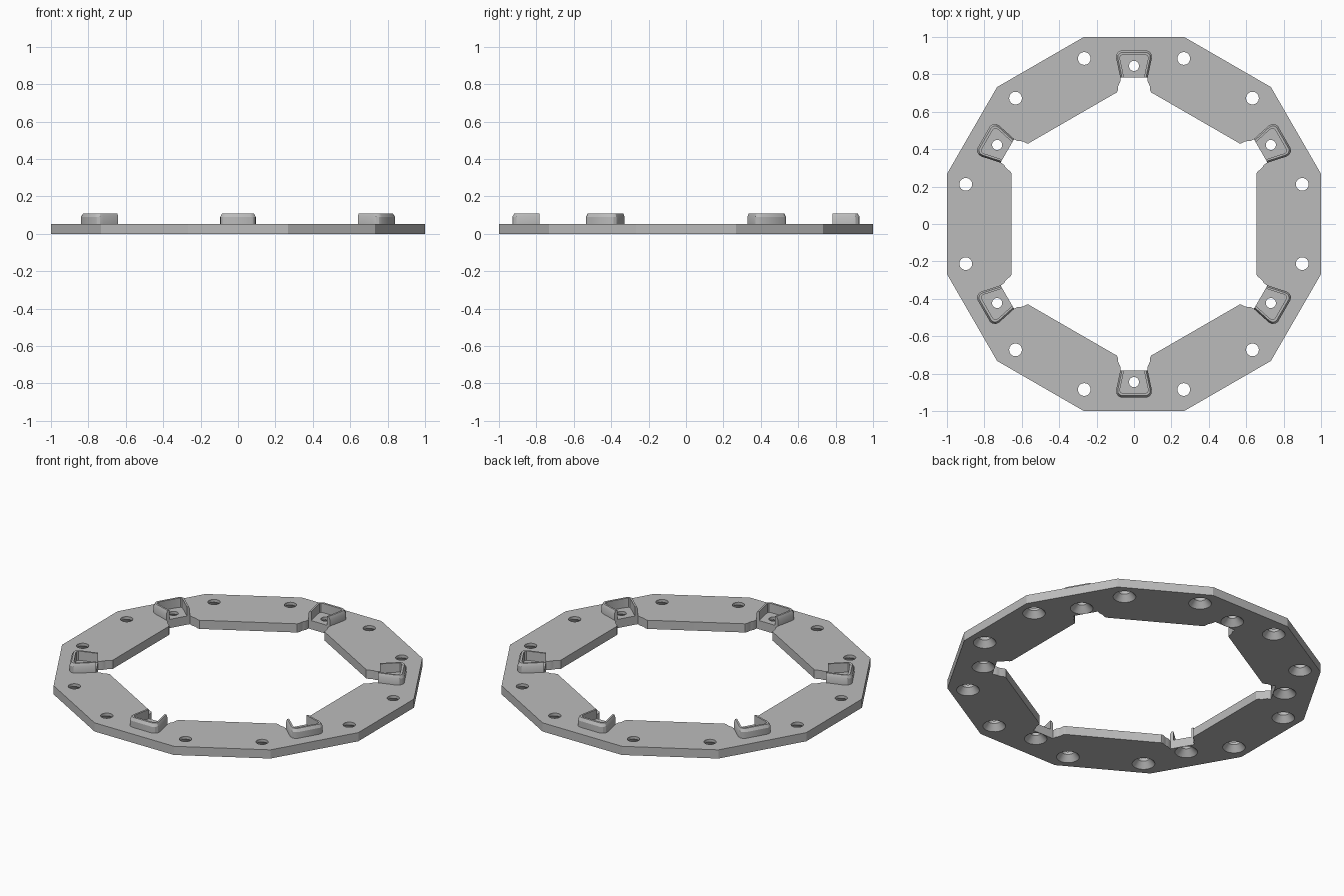
import bpy, bmesh, math
from mathutils import Matrix

if "Cube" in bpy.data.objects:
    bpy.data.objects.remove(bpy.data.objects["Cube"])

TOP = 0.053       # plate thickness
CLIP_TOP = 0.109  # top of the raised clips

grey = bpy.data.materials.new("grey")
grey.diffuse_color = (0.5, 0.5, 0.5, 1)
grey.use_nodes = True
grey.node_tree.nodes["Principled BSDF"].inputs["Base Color"].default_value = grey.diffuse_color


def make(name, bm):
    bmesh.ops.recalc_face_normals(bm, faces=bm.faces)
    me = bpy.data.meshes.new(name)
    bm.to_mesh(me)
    bm.free()
    me.materials.append(grey)
    ob = bpy.data.objects.new(name, me)
    bpy.context.collection.objects.link(ob)
    return ob


def polar(r, t, ang):
    """Point at radial distance r and sideways offset t, seen along angle ang."""
    c, s = math.cos(ang), math.sin(ang)
    return (r * c - t * s, r * s + t * c)


def lofted(bm, loops, cap=True):
    """Skin a stack of equal-length closed loops."""
    rings = [[bm.verts.new(p) for p in loop] for loop in loops]
    n = len(rings[0])
    for a, b in zip(rings, rings[1:]):
        for i in range(n):
            j = (i + 1) % n
            bm.faces.new((a[i], a[j], b[j], b[i]))
    if cap:
        bm.faces.new(rings[0][::-1])
        bm.faces.new(rings[-1])


def prism(name, pts, z0, z1):
    bm = bmesh.new()
    lofted(bm, [[(x, y, z) for x, y in pts] for z in (z0, z1)])
    return make(name, bm)


angles = [math.radians(30 + 60 * k) for k in range(6)]

# Twelve-sided plate
R = 1 / math.cos(math.radians(15))
plate = prism("plate", [polar(R, 0, math.radians(15 + 30 * k)) for k in range(12)], 0, TOP)

# Six-sided opening with a stepped notch at each corner
half = [(0.699, 0.100), (0.702, 0.093), (0.712, 0.087), (0.735, 0.085),
        (0.748, 0.080), (0.758, 0.074), (0.782, 0.071)]
notch = [(r, -t) for r, t in half] + [(r, t) for r, t in reversed(half)]
opening = prism("opening_cutter", [polar(r, t, a) for a in angles for r, t in notch], -0.1, 0.2)

# Countersunk screw holes: two beside each clip and one inside it
bm = bmesh.new()
SEG = 32
for a in angles:
    for r, t, rad in ((0.885, -0.266, 0.034), (0.885, 0.266, 0.034), (0.845, 0, 0.027)):
        cx, cy = polar(r, t, a)
        loops = []
        for rr, z in ((0.063, -0.02), (0.063, 0.0), (rad, 0.036), (rad, 0.15)):
            loops.append([(cx + rr * math.cos(2 * math.pi * i / SEG),
                           cy + rr * math.sin(2 * math.pi * i / SEG), z) for i in range(SEG)])
        lofted(bm, loops)
holes = make("hole_cutter", bm)

# Cut the plate, then drop the cutters
for cutter in (opening, holes):
    mod = plate.modifiers.new("cut", 'BOOLEAN')
    mod.object = cutter
    mod.operation = 'DIFFERENCE'
    mod.solver = 'EXACT'
bpy.context.view_layer.update()
done = bpy.data.meshes.new_from_object(plate.evaluated_get(bpy.context.evaluated_depsgraph_get()))
plate.modifiers.clear()
plate.data = done
for cutter in (opening, holes):
    bpy.data.objects.remove(cutter)

# Raised U-shaped clips, open toward the centre, with a chamfered outer rim
outer = [(0.782, 0.073), (0.885, 0.095), (0.905, 0.094), (0.920, 0.084), (0.928, 0.068)]
rim = [(0.782, 0.064), (0.885, 0.086), (0.902, 0.085), (0.912, 0.077), (0.918, 0.066)]
inner = [(0.782, 0.053), (0.880, 0.074), (0.893, 0.075), (0.901, 0.070), (0.905, 0.060)]


def mirrored(path):
    return [(r, -t) for r, t in path] + [(r, t) for r, t in reversed(path)]


for k, a in enumerate(angles):
    bm = bmesh.new()
    levels = ((outer, TOP - 0.003), (outer, 0.091), (rim, CLIP_TOP))
    rings = []
    for path, z in levels:
        pts = mirrored(path) + mirrored(inner)[::-1]
        rings.append([bm.verts.new((*polar(r, t, a), z)) for r, t in pts])
    n = len(rings[0])
    for lo, hi in zip(rings, rings[1:]):
        for i in range(n):
            j = (i + 1) % n
            bm.faces.new((lo[i], lo[j], hi[j], hi[i]))
    # Quad strips close the top and the hidden underside
    for ring in (rings[0], rings[-1]):
        for i in range(n // 2 - 1):
            bm.faces.new((ring[i], ring[i + 1], ring[n - 2 - i], ring[n - 1 - i]))
    make(f"clip_{k + 1}", bm)

# Smooth the round holes and rounded clip corners, keep edges sharp
for ob in bpy.context.collection.objects:
    ob.select_set(True)
bpy.context.view_layer.objects.active = plate
bpy.ops.object.shade_smooth_by_angle(angle=math.radians(28))
